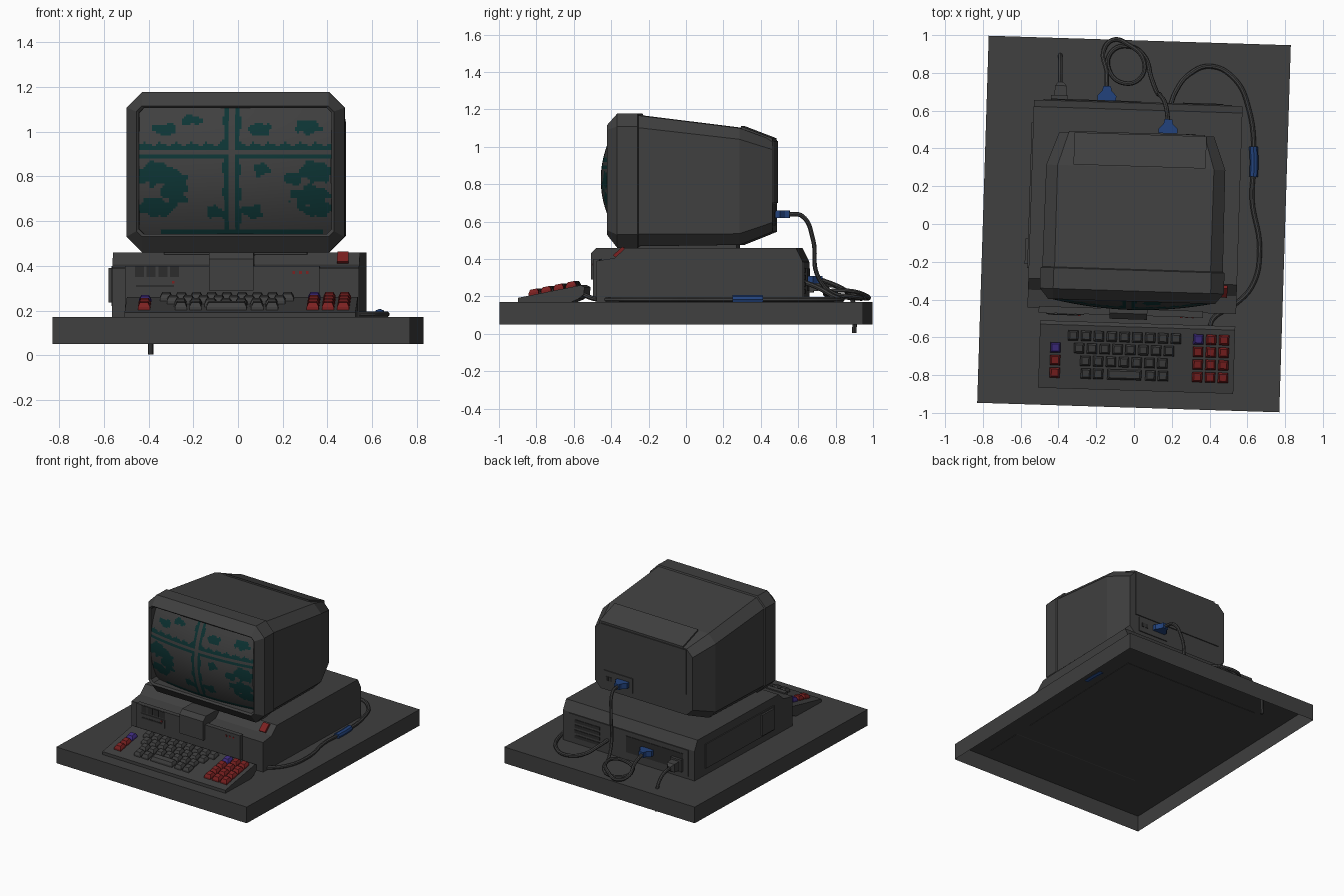
import bpy, bmesh, math

cube = bpy.data.objects.get("Cube")
if cube:
    bpy.data.objects.remove(cube, do_unlink=True)

TURN = math.radians(-1.8)  # the whole set stands slightly turned


def material(name, rgb):
    m = bpy.data.materials.new(name)
    m.use_nodes = True
    m.diffuse_color = (*rgb, 1)
    m.node_tree.nodes["Principled BSDF"].inputs["Base Color"].default_value = (*rgb, 1)
    return m


GREY = material("dark_grey", (0.05, 0.05, 0.05))
SLOT = material("slot_black", (0.025, 0.025, 0.025))
RED = material("key_red", (0.2, 0.015, 0.015))
PURPLE = material("key_purple", (0.05, 0.025, 0.22))
BLUE = material("plug_blue", (0.016, 0.055, 0.2))
TEAL = material("screen_teal", (0.004, 0.035, 0.035))


def finish(name, bm, *mats, turn=TURN, recalc=True):
    if recalc:
        bmesh.ops.recalc_face_normals(bm, faces=bm.faces)
    me = bpy.data.meshes.new(name)
    bm.to_mesh(me)
    bm.free()
    ob = bpy.data.objects.new(name, me)
    bpy.context.collection.objects.link(ob)
    for m in mats:
        me.materials.append(m)
    ob.rotation_euler.z = turn
    return ob


def add_loft(bm, rings):
    loops = [[bm.verts.new(p) for p in r] for r in rings]
    for a, b in zip(loops, loops[1:]):
        for i in range(len(a)):
            j = (i + 1) % len(a)
            bm.faces.new((a[i], a[j], b[j], b[i]))
    bm.faces.new(loops[0])
    bm.faces.new(loops[-1])


def loft(name, rings, mat):
    bm = bmesh.new()
    add_loft(bm, rings)
    return finish(name, bm, mat)


def prism(name, profile, x0, x1, mat):
    """Side profile of (y, z) points drawn out along x."""
    return loft(name, [[(x, y, z) for y, z in profile] for x in (x0, x1)], mat)


def box(name, x, y, z, mat):
    return prism(name, [(y[0], z[0]), (y[1], z[0]), (y[1], z[1]), (y[0], z[1])], *x, mat)


def octagon(y, hw, z0, z1, c):
    return [(-hw + c, y, z0), (hw - c, y, z0), (hw, y, z0 + c), (hw, y, z1 - c),
            (hw - c, y, z1), (-hw + c, y, z1), (-hw, y, z1 - c), (-hw, y, z0 + c)]


# Desk slab, open underneath
bm = bmesh.new()
bmesh.ops.create_cube(bm, size=1)
for v in bm.verts:
    v.co = (v.co.x * 1.6, v.co.y * 1.944, 0.11 + v.co.z * 0.12)
bottom = [f for f in bm.faces if f.normal.z < -0.5]
bmesh.ops.delete(bm, geom=bottom, context='FACES_ONLY')
finish("desk", bm, GREY, recalc=False)

# Computer case with stepped front and chamfered back
prism("case", [(-.46, .168), (-.46, .39), (-.365, .405), (-.305, .46), (.605, .46),
               (.64, .39), (.64, .168)], -.55, .555, GREY)
box("front_panel", (-.49, .38), (-.485, -.45), (.175, .40), GREY)
prism("front_tab", [(-.505, .29), (-.505, .43), (-.475, .46), (-.3, .46), (-.3, .29)],
      -.115, .085, GREY)
for i in range(4):
    x = -.445 + i * .052
    box("vent_slot", (x, x + .04), (-.489, -.47), (.35, .398), SLOT)
box("drive_frame", (-.45, -.25), (-.491, -.47), (.28, .34), GREY)
box("drive_slot", (-.44, -.27), (-.494, -.48), (.305, .315), SLOT)
box("drive_light", (-.28, -.268), (-.495, -.48), (.322, .332), RED)
for x in (.265, .295, .325):
    box("status_light", (x - .006, x + .006), (-.489, -.47), (.364, .376), RED)
prism("power_switch", [(-.362, .41), (-.375, .42), (-.325, .465), (-.31, .455)],
      .455, .505, RED)
box("side_cover", (-.558, -.54), (-.25, .52), (.22, .40), GREY)
box("side_latch", (-.572, -.54), (-.23, -.095), (.235, .39), GREY)

# Rear connectors of the case
box("rear_plate", (-.5, .5), (.63, .646), (.19, .385), GREY)
for i in range(4):
    z = .215 + i * .038
    box("expansion_slot", (.24, .45), (.64, .650), (z, z + .022), SLOT)
box("port_row", (-.46, .02), (.64, .650), (.23, .35), SLOT)
box("power_socket", (-.46, -.37), (.64, .67), (.22, .31), GREY)
loft("power_plug", [[(x, y, z) for x, z in ((-.41 - w, .262 - w), (-.41 + w, .262 - w),
                                          (-.41 + w, .262 + w), (-.41 - w, .262 + w))]
                    for y, w in ((.65, .035), (.72, .03), (.74, .013))], GREY)


def plug(name, x, y, z):
    outline = [(-.05, 0), (.05, 0), (.05, .025), (.025, .05), (.02, .075),
               (-.02, .075), (-.025, .05), (-.05, .025)]
    loft(name, [[(x + a, y + b, h) for a, b in outline] for h in (z - .02, z + .02)], BLUE)


plug("case_plug", -.165, .65, .29)
plug("monitor_plug", .165, .485, .64)

# Monitor shell: recessed front, octagonal bezel, tapering back
loft("monitor_shell", [octagon(*r) for r in (
    (-.30, .43, .543, 1.105, .02), (-.40, .43, .543, 1.105, .02),
    (-.41, .442, .53, 1.115, .025), (-.355, .487, .46, 1.177, .07),
    (-.245, .487, .46, 1.177, .07), (-.24, .478, .468, 1.167, .065),
    (.30, .474, .475, 1.10, .06), (.475, .41, .545, 1.035, .05))], GREY)
prism("monitor_top_plate", [(.305, 1.08), (.305, 1.11), (.475, 1.045), (.475, 1.02)],
      -.33, .37, GREY)
box("monitor_back_plate", (-.36, .36), (.47, .482), (.70, 1.03), GREY)
box("monitor_port_plate", (.09, .33), (.47, .482), (.58, .69), GREY)
for x in (.27, .30):
    box("monitor_port", (x - .01, x + .01), (.475, .486), (.62, .65), SLOT)
box("monitor_foot", (-.32, .32), (-.33, .28), (.45, .49), GREY)

# Curved screen with a painted four-part chart
BLOBS = [(-.35, .81, .09, .05), (-.27, .74, .06, .08), (-.36, .66, .08, .04),
         (.36, .82, .07, .05), (.26, .79, .04, .03), (.34, .71, .09, .05),
         (.36, .65, .07, .03), (-.31, 1.01, .06, .025), (-.2, 1.05, .05, .02),
         (.11, 1.01, .05, .03), (.33, 1.02, .06, .03), (-.09, .64, .04, .03),
         (.08, .64, .05, .03), (.12, .83, .04, .03)]


def is_teal(x, z):
    wobble = .006 * math.sin(90 * x + 60 * z)
    if .012 < abs(x + .013) < .037 + wobble and abs(z - .908) > .005:
        return True
    if .913 < z < .945 + wobble or .883 < z < .900:
        return abs(x + .013) > .012
    if .543 < z < .56 and -.33 < x < .39:
        return True
    rough = 1 + .5 * math.sin(71 * x + 33 * z) * math.cos(83 * z - 27 * x)
    return any(((x - a) / w) ** 2 + ((z - b) / h) ** 2 < rough for a, b, w, h in BLOBS)


bm = bmesh.new()
bmesh.ops.create_grid(bm, x_segments=90, y_segments=60, size=1)
for v in bm.verts:
    x, h = v.co.x * .43, v.co.y * .281
    v.co = (x, -.455 + .25 * x * x + h * h, .824 + h)
for f in bm.faces:
    c = f.calc_center_median()
    f.material_index = int(is_teal(c.x, c.z))
    f.smooth = True
finish("screen", bm, GREY, TEAL, recalc=False)

# Keyboard: tilted wedge and tapered keys
prism("keyboard_base", [(-.882, .168), (-.882, .192), (-.545, .26), (-.525, .25),
                        (-.53, .21), (-.56, .185), (-.6, .168)], -.48, .553, GREY)


def keys(name, mat, layout):
    bm = bmesh.new()
    for kx, row, width in layout:
        ky = -.60 - row * .0665
        rings = []
        for h, inset in ((-.01, 0), (.012, 0), (.03, .009)):
            w, d = width / 2 - inset, .027 - inset
            rings.append([(kx + a * w, ky + b * d, .192 + (ky + b * d + .882) * .2 + h)
                          for a, b in ((-1, -1), (1, -1), (1, 1), (-1, 1))])
        add_loft(bm, rings)
    finish(name, bm, mat)


KEY = .054
main = [(start + i * .068, row, KEY)
        for row, (start, count) in enumerate(((-.303, 9), (-.27, 8), (-.235, 7)))
        for i in range(count)]
main += [(x, 3, KEY) for x in (-.23, -.165, .112, .178)] + [(-.026, 3, .18)]
keys("letter_keys", GREY, main)
pad = [(x, row, KEY) for x in (.36, .428, .496) for row in range(4)]
keys("red_keys", RED, pad[1:] + [(-.395, 2, KEY), (-.395, 3, KEY)])
keys("purple_keys", PURPLE, [pad[0], (-.395, 1, KEY)])


def cable(name, points, radius, mat):
    cu = bpy.data.curves.new(name, 'CURVE')
    cu.dimensions = '3D'
    cu.bevel_depth = radius
    cu.bevel_resolution = 2
    cu.resolution_u = 8
    cu.use_fill_caps = True
    sp = cu.splines.new('BEZIER')
    sp.bezier_points.add(len(points) - 1)
    for bp, p in zip(sp.bezier_points, points):
        bp.co = p
        bp.handle_left_type = bp.handle_right_type = 'AUTO'
    cu.materials.append(mat)
    ob = bpy.data.objects.new(name, cu)
    bpy.context.collection.objects.link(ob)
    bpy.ops.object.select_all(action='DESELECT')
    ob.select_set(True)
    bpy.context.view_layer.objects.active = ob
    bpy.ops.object.convert(target='MESH')
    bpy.ops.object.shade_smooth_by_angle()


# Cables lying on the desk
cable("power_cable", [(-.39, .74, .262), (-.39, .82, .25), (-.39, .88, .2),
                      (-.39, .9, .12), (-.39, .9, .003)], .012, GREY)
cable("monitor_cable", [(.18, .55, .64), (.17, .62, .63), (.14, .68, .5), (.12, .7, .32),
                        (.09, .78, .22), (.06, .88, .2), (-.02, .94, .19), (-.12, .91, .19),
                        (-.13, .81, .2), (-.05, .745, .21), (.04, .78, .23), (.05, .87, .23),
                        (-.03, .95, .21), (-.11, .975, .19), (-.16, .92, .2),
                        (-.145, .8, .26), (-.145, .72, .29)], .012, GREY)
cable("keyboard_cable", [(.19, .62, .28), (.22, .7, .25), (.29, .79, .2), (.40, .835, .183),
                         (.53, .77, .183), (.61, .6, .183), (.635, .34, .183),
                         (.625, .13, .183), (.665, -.13, .183), (.63, -.32, .183),
                         (.53, -.43, .183), (.42, -.5, .19), (.4, -.55, .21)], .013, GREY)
cable("cable_clip", [(.633, .25, .184), (.636, .33, .184), (.632, .41, .184)], .023, BLUE)
